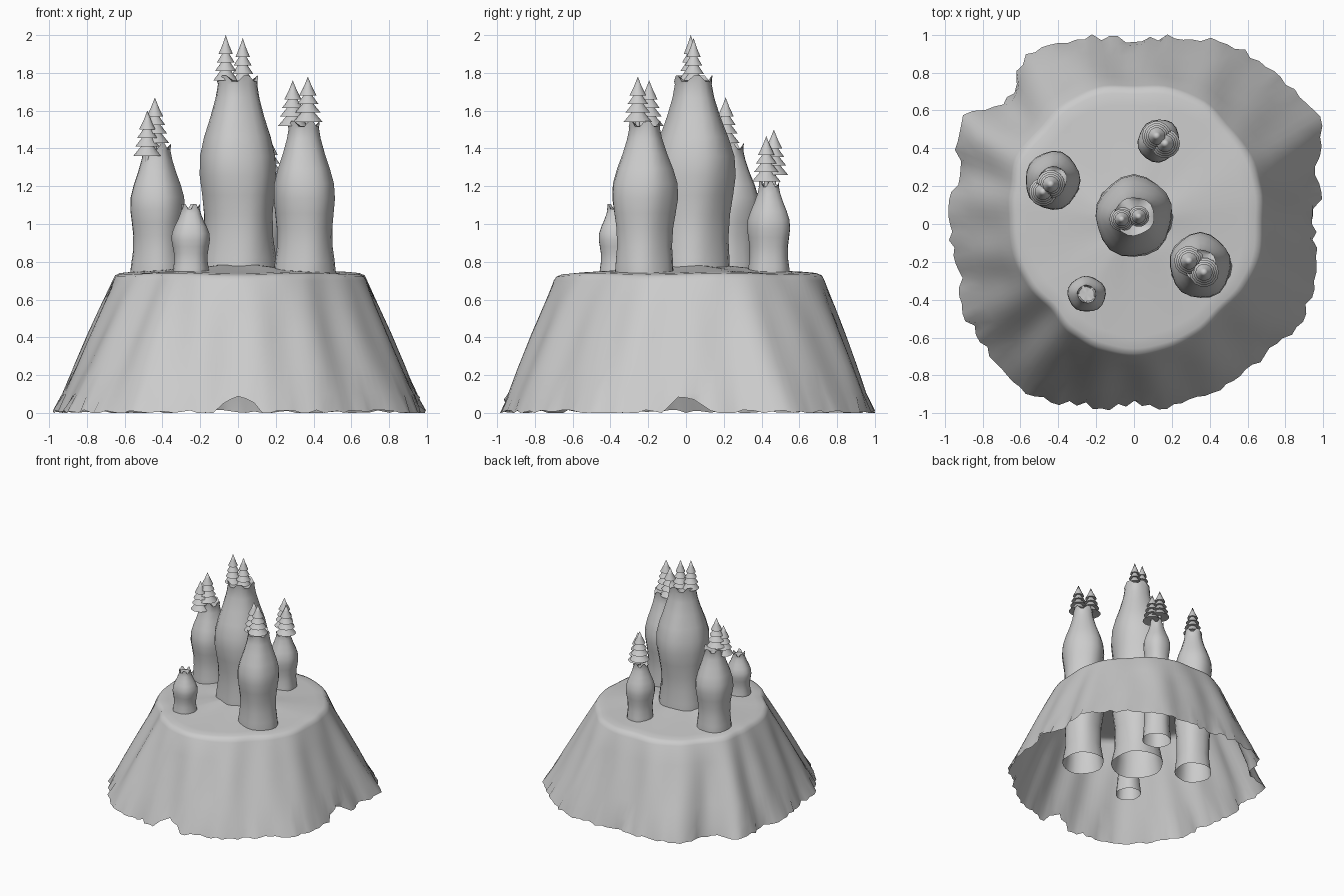
import bpy, bmesh, math, random

random.seed(4)
cube = bpy.data.objects.get("Cube")
if cube:
    bpy.data.objects.remove(cube, do_unlink=True)

stone = bpy.data.materials.new("pale_grey")
stone.use_nodes = True
GREY = (0.6, 0.6, 0.6, 1)
stone.diffuse_color = GREY
stone.node_tree.nodes["Principled BSDF"].inputs["Base Color"].default_value = GREY


def build(name, stacks, angle):
    """Skin stacks of rings; a ring of one point closes that end."""
    bm = bmesh.new()
    for rings in stacks:
        loops = [[bm.verts.new(p) for p in ring] for ring in rings]
        for low, high in zip(loops, loops[1:]):
            n = max(len(low), len(high))
            for i in range(n):
                j = (i + 1) % n
                if len(high) == 1:
                    bm.faces.new((low[i], low[j], high[0]))
                elif len(low) == 1:
                    bm.faces.new((low[0], high[j], high[i]))
                else:
                    bm.faces.new((low[i], low[j], high[j], high[i]))
    mesh = bpy.data.meshes.new(name)
    bm.to_mesh(mesh)
    bm.free()
    obj = bpy.data.objects.new(name, mesh)
    bpy.context.collection.objects.link(obj)
    mesh.materials.append(stone)
    bpy.ops.object.select_all(action='DESELECT')
    obj.select_set(True)
    bpy.context.view_layer.objects.active = obj
    bpy.ops.object.shade_smooth_by_angle(angle=math.radians(angle))
    return obj


def sample(values, turn):
    """Eased lookup in a closed list of radii, turn from 0 to 1."""
    f = turn * len(values)
    i, t = int(f), f - int(f)
    t = t * t * (3 - 2 * t)
    return values[i % len(values)] * (1 - t) + values[(i + 1) % len(values)] * t


# Hill: hollow shell with folded flanks, ragged rim and a domed plateau
RIM = [.98, 1.01, 1.13, 1.09, 1.09, 1.02, .98, 1.02, 1.07, .95, 1.07, .97,
       .98, .96, 1.02, 1.03, 1.06, 1.0, .98, .99, .99, .98, 1.03, 1.0]
EDGE = [.68, .70, .72, .72, .75, .75, .73, .75, .74, .71, .72, .68,
        .66, .66, .65, .63, .67, .69, .70, .69, .68, .66, .68, .69]
N = 144
rag = [(random.uniform(-.025, .01), random.uniform(0, .025)) for _ in range(N)]


def notch(turn, centre):
    d = abs((turn - centre + .5) % 1 - .5)
    return .08 * max(0, 1 - (d / .02) ** 2)


def hill_ring(kind, value, z):
    ring = []
    for i in range(N):
        u = i / N
        a = u * math.tau
        edge, rim = sample(EDGE, u), sample(RIM, u)
        if kind == "flank":
            fold = .012 * math.sin(17 * a + 1) * math.sin(math.pi * value)
            r, h = rim + (edge - rim) * value + fold, z
            if value == 0:
                h = max(0, rag[i][1] - .008) + notch(u, .75) + notch(u, 0)
                r += rag[i][0] - .35 * notch(u, .75) - .35 * notch(u, 0)
        else:
            r, h = edge * value, z + .004 * math.sin(5 * a)
        ring.append((r * math.cos(a), r * math.sin(a), h))
    return ring


hill = [hill_ring("flank", t, .7 * t) for t in (0, .15, .35, .6, .8, 1)]
hill += [hill_ring("top", s, z) for s, z in
         ((.98, .725), (.94, .737), (.85, .743), (.6, .752), (.35, .772), (.15, .785))]
hill.append([(0, 0, .787)])
build("hill", [hill], 60)


# Rock towers: bulging pillars running down inside the hill as open tubes
PROFILE = [(0, .95), (.08, .92), (.18, .87), (.3, .88), (.4, .94), (.5, 1),
           (.6, .98), (.7, .85), (.8, .68), (.9, .54), (.97, .48)]
BASE, FOOT, SIDES = .74, .12, 20


def tower(name, x, y, radius, top):
    phase = random.uniform(0, 6)

    def ring(z, r, spike=0):
        pts = []
        for i in range(SIDES):
            a = i / SIDES * math.tau
            wob = 1 + .04 * math.sin(2 * a + phase + 5 * z) + .025 * math.sin(5 * a + phase - 4 * z)
            jag = spike * (1 if i % 4 < 2 else -1)
            pts.append((x + r * wob * math.cos(a), y + r * wob * math.sin(a), z + jag))
        return pts

    height = top - BASE
    rings = [ring(FOOT, radius * 1.02), ring(.25, radius * .9),
             ring(.42, radius * .88), ring(.58, radius * .96)]
    rings += [ring(BASE + t * height, radius * f) for t, f in PROFILE]
    # Ragged lip around a shallow hollow
    rings += [ring(top, radius * .5, .015), ring(top - .01, radius * .4),
              [(x, y, top - .015)]]
    build(name, [rings], 50)


tower("centre_tower", 0, .04, .21, 1.77)
tower("front_left_tower", .35, -.22, .168, 1.53)
tower("back_right_tower", -.43, .23, .15, 1.41)
tower("back_left_tower", .13, .44, .112, 1.21)
tower("front_right_stump", -.25, -.37, .098, 1.09)


# Conifers: four stacked cones on a thin trunk
def tree(name, x, y, tip, radius):
    def ring(z, r, n=14):
        return [(x + r * math.cos(k / n * math.tau), y + r * math.sin(k / n * math.tau), z)
                for k in range(n)]

    stacks = [[ring(tip - .29, .012), ring(tip - .2, .012)]]
    for drop, size, tall in ((.24, 1, .10), (.19, .86, .09), (.145, .72, .085), (.10, .58, .10)):
        z = tip - drop
        stacks.append([[(x, y, z + .012)], ring(z, radius * size),
                       ring(z + tall * .5, radius * size * .45), [(x, y, z + tall)]])
    build(name, stacks, 40)


TREES = {
    "centre_tree": (.065, [(-.065, .025, 2.0), (.025, .04, 1.985)]),
    "front_left_tree": (.078, [(.29, -.195, 1.76), (.37, -.255, 1.78)]),
    "back_right_tree": (.075, [(-.44, .21, 1.67), (-.48, .17, 1.6)]),
    "back_left_tree": (.078, [(.12, .465, 1.5), (.165, .425, 1.465)]),
}
for label, (size, spots) in TREES.items():
    for number, (tx, ty, tz) in enumerate(spots, 1):
        tree(f"{label}_{number}", tx, ty, tz, size)
